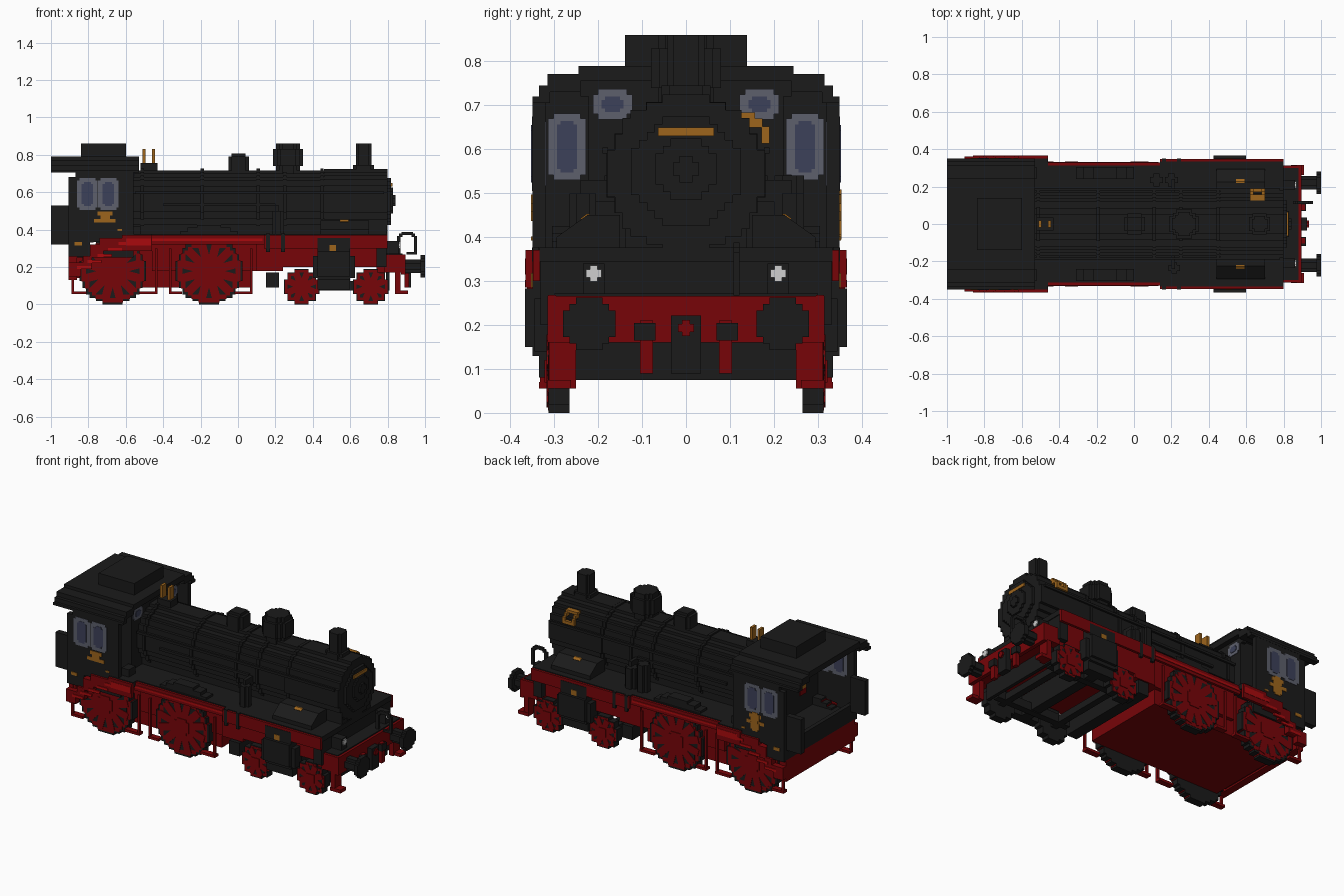
import bpy, bmesh, math

cube = bpy.data.objects.get("Cube")
if cube:
    bpy.data.objects.remove(cube, do_unlink=True)


def material(name, r, g, b):
    m = bpy.data.materials.new(name)
    m.use_nodes = True
    m.diffuse_color = (r, g, b, 1)
    m.node_tree.nodes["Principled BSDF"].inputs["Base Color"].default_value = (r, g, b, 1)
    return m


BLACK = material("soot black", 0.0105, 0.0105, 0.0105)
RED = material("frame red", 0.185, 0.0015, 0.0025)
BRIGHT = material("bright red", 0.40, 0.003, 0.004)
BRASS = material("brass", 0.34, 0.13, 0.012)
FRAME = material("window frame grey", 0.11, 0.115, 0.15)
GLASS = material("window blue", 0.046, 0.053, 0.1)
WHITE = material("lamp white", 0.62, 0.62, 0.62)
STEP = 0.018


def prism(name, pts, axis, lo, hi, mat, mirror=False):
    """Extrude a 2D outline along an axis; optionally mirror it across y = 0."""
    place = {"X": lambda p, t: (t, p[0], p[1]), "Y": lambda p, t: (p[0], t, p[1]),
             "Z": lambda p, t: (p[0], p[1], t)}[axis]
    bm = bmesh.new()
    a = [bm.verts.new(place(p, lo)) for p in pts]
    b = [bm.verts.new(place(p, hi)) for p in pts]
    bm.faces.new(a)
    bm.faces.new(b[::-1])
    for i in range(len(pts)):
        j = (i + 1) % len(pts)
        bm.faces.new((a[i], b[i], b[j], a[j]))
    bmesh.ops.recalc_face_normals(bm, faces=bm.faces)
    me = bpy.data.meshes.new(name)
    bm.to_mesh(me)
    bm.free()
    me.materials.append(mat)
    ob = bpy.data.objects.new(name, me)
    bpy.context.collection.objects.link(ob)
    if mirror:
        m = ob.modifiers.new("mirror", "MIRROR")
        m.use_axis = (False, True, False)
    return ob


def box(name, x, y, z, mat, mirror=False):
    return prism(name, [(x[0], y[0]), (x[1], y[0]), (x[1], y[1]), (x[0], y[1])],
                 "Z", z[0], z[1], mat, mirror)


def disc(cx, cy, r, v=STEP):
    """Outline of a circle drawn in square steps."""
    n = max(1, round(r / v))
    v = r / n
    right = []
    for j in range(-n, n):
        w = round(math.sqrt(max(0, r * r - ((j + 0.5) * v) ** 2)) / v) * v
        if w <= 0:
            continue
        if right and abs(right[-1][0] - w) < 1e-6:
            right[-1] = (w, (j + 1) * v)
        else:
            right += [(w, j * v), (w, (j + 1) * v)]
    return [(cx + x, cy + y) for x, y in right] + [(cx - x, cy + y) for x, y in reversed(right)]


def rounded(x0, x1, z0, z1, c=STEP):
    """Rectangle with notched corners."""
    return [(x0 + c, z0), (x1 - c, z0), (x1 - c, z0 + c), (x1, z0 + c), (x1, z1 - c), (x1 - c, z1 - c),
            (x1 - c, z1), (x0 + c, z1), (x0 + c, z1 - c), (x0, z1 - c), (x0, z0 + c), (x0 + c, z0 + c)]


# Wheels
def wheel(name, cx, r, spokes, width):
    prism(name + "_tyre", disc(cx, r, r), "Y", 0.265, 0.313, BLACK, True)
    prism(name + "_rim", disc(cx, r, r * 0.94), "Y", 0.27, 0.3145, RED, True)
    prism(name + "_recess", disc(cx, r, r * 0.80), "Y", 0.28, 0.3155, BLACK, True)
    prism(name + "_hub", disc(cx, r, r * 0.27), "Y", 0.28, 0.322, RED, True)
    for i in range(spokes):
        a = 2 * math.pi * (i + 0.5) / spokes
        c, s, w = math.cos(a), math.sin(a), width / 2
        pts = [(cx + d * c - e * s, r + d * s + e * c)
               for d, e in ((0, -w), (r * 0.87, -w), (r * 0.87, w), (0, w))]
        prism(f"{name}_spoke_{i}", pts, "Y", 0.29, 0.318, RED, True)
    box(name + "_axle", (cx - 0.02, cx + 0.02), (-0.27, 0.27), (r - 0.02, r + 0.02), BLACK)


for nm, cx, r, n, w in (("rear_driver", -0.67, 0.178, 12, 0.045), ("front_driver", -0.155, 0.178, 12, 0.045),
                        ("rear_pilot", 0.34, 0.095, 8, 0.035), ("front_pilot", 0.71, 0.095, 8, 0.035)):
    wheel(nm, cx, r, n, w)

# Frame and running boards
prism("main_frame", [(-0.80, 0.09), (0.075, 0.09), (0.075, 0.18), (0.10, 0.18), (0.10, 0.355), (-0.57, 0.355),
      (-0.57, 0.29), (-0.88, 0.29), (-0.88, 0.14), (-0.80, 0.14)], "Y", -0.262, 0.262, RED)
prism("front_frame", [(0.10, 0.18), (0.24, 0.18), (0.24, 0.2), (0.78, 0.2), (0.78, 0.355), (0.10, 0.355)],
      "Y", -0.295, 0.295, RED)
box("frame_side", (-0.46, 0.14), (0.25, 0.285), (0.18, 0.355), RED, True)
box("rear_beam", (-0.905, -0.86), (-0.33, 0.33), (0.13, 0.26), RED)
for nm, x0, x1, w, z in (("cab", -0.62, -0.46, 0.365, 0.285), ("mid", -0.47, 0.15, 0.328, 0.32),
                         ("front", 0.14, 0.8, 0.348, 0.3)):
    box(nm + "_running_board", (x0, x1), (-w + 0.014, w - 0.014), (0.345, 0.376), BLACK)
    box(nm + "_valance", (x0, x1), (w - 0.016, w), (z, 0.371), RED, True)
prism("cab_valance_slope", [(-0.905, 0.15), (-0.905, 0.225), (-0.83, 0.225), (-0.83, 0.26), (-0.79, 0.26),
      (-0.79, 0.32), (-0.74, 0.32), (-0.74, 0.355), (-0.62, 0.355), (-0.62, 0.285), (-0.72, 0.285), (-0.72, 0.25),
      (-0.78, 0.25), (-0.78, 0.19), (-0.84, 0.19), (-0.84, 0.15)], "Y", 0.325, 0.362, RED, True)
box("bright_edge_strip", (-0.48, 0.13), (0.32, 0.332), (0.338, 0.352), BRIGHT, True)
for i in range(5):
    x = -0.86 + 0.055 * i
    box(f"bright_pipe_{i}", (x, x + 0.075), (0.355, 0.366), (0.19 + 0.032 * i, 0.206 + 0.032 * i), BRIGHT, True)
box("bright_pipe_end", (-0.60, -0.465), (0.355, 0.367), (0.315, 0.352), BRIGHT, True)

# Hanging steps
for i, (x0, x1) in enumerate(((-0.89, -0.81), (-0.53, -0.43), (-0.37, -0.30), (-0.02, 0.078))):
    box(f"step_tread_{i}", (x0, x1), (0.30, 0.335), (0.055, 0.07), RED, True)
    post = x0 if i in (0, 2) else x1 - 0.014
    box(f"step_post_{i}", (post, post + 0.014), (0.318, 0.332), (0.055, 0.30), RED, True)

# Cylinders, bogie and pump gear
prism("cylinder", [(0.28, 0.08), (0.335, 0.08), (0.335, 0.13), (0.35, 0.13), (0.35, 0.15), (0.366, 0.15),
      (0.366, 0.283), (0.35, 0.283), (0.35, 0.355), (0.28, 0.355)], "X", 0.425, 0.6, BLACK, True)
box("cylinder_cap", (0.40, 0.625), (0.28, 0.345), (0.14, 0.26), BLACK, True)
box("cylinder_badge", (0.49, 0.525), (0.345, 0.353), (0.286, 0.318), BRASS, True)
box("cylinder_saddle", (0.49, 0.55), (-0.29, 0.29), (0.08, 0.2), BLACK)
box("bogie_side_bar", (0.28, 0.78), (0.2, 0.24), (0.075, 0.125), BLACK, True)
box("brake_tank", (0.15, 0.22), (-0.3, 0.3), (0.09, 0.17), BLACK)
for x in (0.15, 0.23):
    box("bracket_pipe", (x, x + 0.02), (0.335, 0.35), (0.28, 0.378), BLACK, True)

# Front platform and buffer beam
box("front_step_wall", (0.74, 0.795), (-0.331, 0.331), (0.2, 0.37), BLACK)
box("front_platform", (0.78, 0.88), (-0.3, 0.3), (0.2, 0.272), BLACK)
box("platform_base", (0.74, 0.88), (-0.3, 0.3), (0.17, 0.205), RED)
box("platform_edge", (0.78, 0.895), (0.296, 0.314), (0.17, 0.268), RED, True)
box("buffer_beam", (0.872, 0.895), (-0.315, 0.315), (0.16, 0.266), RED)
box("front_footstep", (0.84, 0.87), (0.25, 0.312), (0.055, 0.17), RED, True)
box("front_footstep_tread", (0.84, 0.91), (0.262, 0.315), (0.055, 0.075), RED, True)
box("pilot_guard", (0.79, 0.81), (-0.265, 0.265), (0.075, 0.17), BLACK)
prism("buffer_stem", disc(0.22, 0.203, 0.036), "X", 0.89, 0.98, BLACK, True)
prism("buffer_head", disc(0.22, 0.203, 0.06, 0.015), "X", 0.975, 1.0, BLACK, True)
box("coupling_link", (0.89, 0.925), (-0.034, 0.034), (0.09, 0.222), BLACK)
prism("coupling_hook", disc(0, 0.193, 0.018, 0.009), "X", 0.92, 0.935, RED)
box("brake_hose", (0.89, 0.915), (0.075, 0.105), (0.09, 0.21), RED, True)
box("brake_hose_top", (0.895, 0.92), (0.07, 0.118), (0.165, 0.205), BLACK, True)
for x, z in (((0.85, 0.868), (0.265, 0.365)), ((0.94, 0.958), (0.267, 0.365)), ((0.862, 0.88), (0.36, 0.378)),
             ((0.928, 0.946), (0.36, 0.378)), ((0.875, 0.935), (0.37, 0.388)), ((0.9, 0.945), (0.267, 0.28))):
    box("grab_loop", x, (0.108, 0.122), z, BLACK)
box("head_lamp_body", (0.79, 0.862), (0.185, 0.235), (0.26, 0.34), BLACK, True)
for w, h in ((0.018, 0.009), (0.009, 0.018)):
    box("head_lamp", (0.855, 0.868), (0.21 - w, 0.21 + w), (0.317 - h, 0.317 + h), WHITE, True)

# Boiler and smokebox
CZ = 0.545
prism("boiler", disc(0, CZ, 0.172), "X", -0.62, 0.5, BLACK)
prism("smokebox", disc(0, CZ, 0.18), "X", 0.46, 0.8, BLACK)
for i, x in enumerate((-0.52, -0.2, 0.1, 0.24, 0.44)):
    prism(f"boiler_band_{i}", disc(0, CZ, 0.181), "X", x, x + 0.018, BLACK)
prism("smokebox_door", disc(0, 0.55, 0.125), "X", 0.79, 0.818, BLACK)
prism("door_boss", disc(0, 0.555, 0.07), "X", 0.81, 0.83, BLACK)
prism("door_handle", disc(0, 0.555, 0.03), "X", 0.82, 0.842, BLACK)
box("smokebox_saddle", (0.5, 0.795), (-0.138, 0.138), (0.35, 0.46), BLACK)
box("boiler_underside", (-0.56, 0.5), (-0.12, 0.12), (0.35, 0.45), BLACK)
box("number_plate", (0.815, 0.825), (-0.064, 0.064), (0.63, 0.65), BRASS)
box("boiler_handrail", (-0.55, 0.78), (0.178, 0.19), (0.59, 0.604), BLACK, True)
box("boiler_pipe", (-0.4, 0.2), (0.172, 0.186), (0.525, 0.54), BLACK, True)

# Chimney, domes and whistles
prism("chimney", disc(0.672, 0, 0.042, 0.014), "Z", 0.69, 0.86, BLACK)
prism("chimney_base", disc(0.672, 0, 0.056), "Z", 0.69, 0.745, BLACK)
prism("steam_dome", disc(0.268, 0, 0.064), "Z", 0.69, 0.86, BLACK)
prism("steam_dome_ring", disc(0.268, 0, 0.08), "Z", 0.74, 0.83, BLACK)
prism("sand_dome", disc(0.003, 0, 0.055), "Z", 0.69, 0.79, BLACK)
box("sand_dome_lid", (-0.035, 0.04), (-0.035, 0.035), (0.78, 0.806), BLACK)
box("whistle_base", (-0.52, -0.43), (-0.035, 0.035), (0.70, 0.755), BLACK)
for x in (-0.51, -0.46):
    box("whistle", (x, x + 0.016), (-0.02, 0.02), (0.75, 0.83), BRASS)

# Stepped bracket that follows the smokebox curve
for x0, x1, y0, y1, z0, z1 in ((0.62, 0.70, 0.12, 0.157, 0.668, 0.684), (0.62, 0.70, 0.172, 0.19, 0.613, 0.632),
                               (0.62, 0.638, 0.14, 0.174, 0.65, 0.67), (0.682, 0.70, 0.14, 0.174, 0.65, 0.67),
                               (0.62, 0.638, 0.172, 0.19, 0.63, 0.652), (0.682, 0.70, 0.172, 0.19, 0.63, 0.652)):
    box("smokebox_bracket", (x0, x1), (y0, y1), (z0, z1), BRASS)

# Fittings along the boiler
for i, x in enumerate((0.12, 0.2)):
    prism(f"air_pump_{i}", disc(x, 0.235, 0.034), "Z", 0.37, 0.54 - 0.04 * i, BLACK)
prism("feed_pump", disc(0.215, -0.235, 0.03), "Z", 0.37, 0.5, BLACK)
box("pump_pipe", (0.2, 0.22), (0.15, 0.24), (0.48, 0.53), BLACK, True)
prism("valve_casing", [(0.15, 0.37), (0.295, 0.37), (0.295, 0.4), (0.225, 0.45), (0.15, 0.45)],
      "X", 0.44, 0.7, BLACK, True)
prism("casing_plate", [(0.22, 0.449), (0.225, 0.449), (0.238, 0.4395), (0.24, 0.4425), (0.2265, 0.453),
      (0.22, 0.453)], "X", 0.545, 0.592, BRASS, True)
for i, (x0, x1, z) in enumerate(((-0.31, 0.0, 0.39), (-0.27, -0.04, 0.41), (-0.22, -0.09, 0.425), (-0.57, -0.52, 0.42))):
    box(f"splasher_{i}", (x0, x1), (0.24, 0.305), (0.36, z), BLACK, True)

# Cab shell, open at the rear, with the outer front panels set back
prism("cab_side", [(-0.905, 0.255), (-0.79, 0.255), (-0.79, 0.33), (-0.56, 0.36), (-0.56, 0.72), (-0.87, 0.72),
      (-0.87, 0.68), (-0.905, 0.68)], "Y", 0.32, 0.349, BLACK, True)
box("cab_front", (-0.585, -0.56), (-0.222, 0.222), (0.35, 0.73), BLACK)
box("cab_front_recess", (-0.665, -0.645), (0.2, 0.33), (0.31, 0.735), BLACK, True)
box("cab_recess_side", (-0.665, -0.56), (0.205, 0.222), (0.35, 0.735), BLACK, True)
box("cab_floor", (-0.905, -0.56), (-0.33, 0.33), (0.25, 0.31), BLACK)
box("cab_rear_sill", (-0.905, -0.88), (-0.33, 0.33), (0.25, 0.36), BLACK)
box("rear_door_panel", (-1.0, -0.9), (0.29, 0.325), (0.32, 0.53), BLACK, True)
prism("cab_roof", [(-0.35, 0.705), (-0.35, 0.72), (-0.335, 0.72), (-0.335, 0.745), (-0.315, 0.745), (-0.315, 0.772),
      (-0.245, 0.772), (-0.245, 0.79), (0.245, 0.79), (0.245, 0.772), (0.315, 0.772), (0.315, 0.745),
      (0.335, 0.745), (0.335, 0.72), (0.35, 0.72), (0.35, 0.705), (0.31, 0.705), (0.31, 0.73), (0.24, 0.73),
      (0.24, 0.755), (-0.24, 0.755), (-0.24, 0.73), (-0.31, 0.73), (-0.31, 0.705)], "X", -1.0, -0.53, BLACK)
box("cab_front_crown", (-0.585, -0.56), (-0.24, 0.24), (0.72, 0.76), BLACK)
box("roof_vent", (-0.84, -0.6), (-0.139, 0.139), (0.785, 0.86), BLACK)
box("backhead", (-0.665, -0.57), (-0.205, 0.205), (0.3, 0.6), BLACK)
box("backhead_gauge", (-0.673, -0.66), (-0.195, -0.14), (0.445, 0.49), BRASS)
box("backhead_valve", (-0.673, -0.66), (-0.195, -0.14), (0.41, 0.445), RED)

# Cab windows and plates
for i, x in enumerate((-0.86, -0.748)):
    prism(f"side_window_frame_{i}", rounded(x, x + 0.11, 0.505, 0.675, 0.012), "Y", 0.318, 0.351, FRAME, True)
    prism(f"side_window_{i}", rounded(x + 0.024, x + 0.086, 0.525, 0.655, 0.012), "Y", 0.316, 0.353, GLASS, True)
for nm, x, y0, y1, z0, z1 in (("front", -0.645, 0.228, 0.314, 0.53, 0.682), ("upper", -0.56, 0.122, 0.212, 0.668, 0.737)):
    prism(nm + "_window_frame", rounded(y0, y1, z0, z1, 0.012), "X", x - 0.028, x + 0.004, FRAME, True)
    prism(nm + "_window", rounded(y0 + 0.02, y1 - 0.02, z0 + 0.017, z1 - 0.017, 0.008), "X", x - 0.031, x + 0.007, GLASS, True)
for x0, x1, z0, z1 in ((-0.75, -0.67, 0.475, 0.497), (-0.735, -0.685, 0.458, 0.475), (-0.77, -0.655, 0.437, 0.458),
                       (-0.875, -0.835, 0.315, 0.334), (-0.645, -0.62, 0.392, 0.402)):
    box("cab_plate", (x0, x1), (0.345, 0.3525), (z0, z1), BRASS, True)
for z in (0.425, 0.478):
    prism("cab_shield", disc(-0.71, z, 0.03, 0.01), "Y", 0.345, 0.3535, BRASS)
